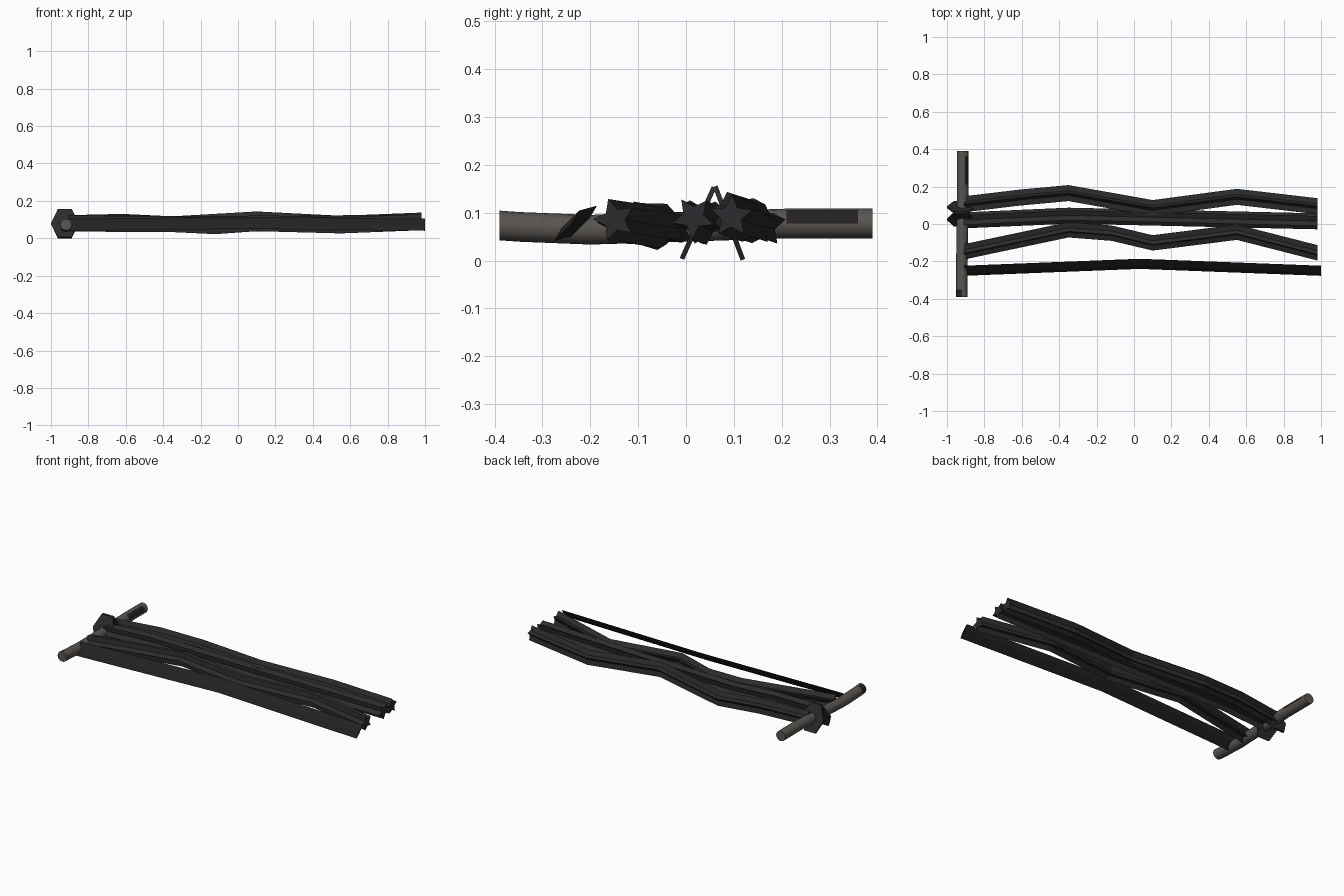
import bpy, bmesh, math
from mathutils import Vector, Matrix

if "Cube" in bpy.data.objects:
    bpy.data.objects.remove(bpy.data.objects["Cube"])


def material(name, rgb):
    m = bpy.data.materials.new(name)
    m.diffuse_color = (*rgb, 1)
    m.use_nodes = True
    m.node_tree.nodes["Principled BSDF"].inputs["Base Color"].default_value = m.diffuse_color
    return m


wood = material("weathered wood", (0.10, 0.09, 0.08))
leather = material("dark leather", (0.024, 0.025, 0.026))
black = material("black leather", (0.017, 0.015, 0.016))


def sweep(name, path, section, mats, axis="x", spin=0.0):
    """Join copies of a closed section placed at every path point."""
    bm = bmesh.new()
    rings = []
    for p in path:
        ring = []
        for a, b in section:
            c, s = math.cos(spin), math.sin(spin)
            u, v = a * c - b * s, a * s + b * c
            off = Vector((0, u, v)) if axis == "x" else Vector((u, 0, v))
            ring.append(bm.verts.new(Vector(p) + off))
        rings.append(ring)
    n = len(section)
    for r0, r1 in zip(rings, rings[1:]):
        for i in range(n):
            bm.faces.new((r0[i], r0[(i + 1) % n], r1[(i + 1) % n], r1[i]))
    bm.faces.new(rings[0])
    bm.faces.new(rings[-1])
    bmesh.ops.recalc_face_normals(bm, faces=bm.faces)
    me = bpy.data.meshes.new(name)
    bm.to_mesh(me)
    bm.free()
    ob = bpy.data.objects.new(name, me)
    bpy.context.collection.objects.link(ob)
    for m in mats:
        me.materials.append(m)
    return ob


def circle(r, n):
    return [(r * math.cos(2 * math.pi * i / n), r * math.sin(2 * math.pi * i / n)) for i in range(n)]


def star(outer, inner, points):
    out = []
    for i in range(points * 2):
        r = inner if i % 2 else outer
        t = math.pi * i / points
        out.append((r * math.cos(t), r * math.sin(t)))
    return out


# Slightly bowed round handle with worn dark patches near both ends
handle = sweep("handle", [(-0.92, -0.39, 0.073), (-0.921, -0.35, 0.07), (-0.92, -0.2, 0.064),
                          (-0.917, 0.0, 0.07), (-0.916, 0.21, 0.077), (-0.916, 0.36, 0.077),
                          (-0.916, 0.39, 0.077)], circle(0.031, 16), [wood, black], axis="y")
for f in handle.data.polygons:
    f.use_smooth = len(f.vertices) == 4
    c = f.center
    if f.use_smooth and ((0.21 < c.y < 0.36 and c.x > -0.91 and c.z > 0.077)
                         or (c.y < -0.35 and c.x < -0.92 and c.z > 0.075)):
        f.material_index = 1

# Three wavy ribbed lashes with a star cross-section
rib = star(0.045, 0.022, 5)
lashes = {
    "back_lash": ([(-0.91, 0.105, 0.078), (-0.62, 0.14, 0.085), (-0.35, 0.165, 0.072),
                   (0.1, 0.085, 0.098), (0.55, 0.145, 0.075), (0.98, 0.095, 0.092)], 0.3),
    "middle_lash": ([(-0.91, 0.02, 0.08), (-0.62, 0.033, 0.088), (-0.35, 0.045, 0.078),
                     (0.1, 0.035, 0.08), (0.98, 0.015, 0.09)], 0.9),
    "front_lash": ([(-0.91, -0.145, 0.078), (-0.35, -0.027, 0.075), (-0.12, -0.045, 0.064),
                    (0.1, -0.097, 0.08), (0.55, -0.04, 0.068), (0.98, -0.15, 0.085)], 0.6),
}
for name, (path, spin) in lashes.items():
    sweep(name, path, rib, [leather], spin=spin)

# Single flat strap, standing at a slant
strap = [(-0.042, 0), (-0.01, 0.005), (0.042, 0), (0.01, -0.005)]
sweep("flat_strap", [(-0.91, -0.25, 0.072), (0.03, -0.213, 0.082), (1.0, -0.25, 0.072)],
      strap, [black], spin=math.radians(50))

# Two slanted hexagonal binding wraps around the handle
for name, mid, slant in (("left_binding", 0.025, -0.42), ("right_binding", 0.09, 0.36)):
    ob = sweep(name, [(0, -0.005, 0), (0, 0.005, 0)], circle(0.074, 6), [leather], axis="y")
    ob.data.transform(Matrix.Translation((-0.926, mid, 0.078)) @ Matrix.Rotation(slant, 4, "X")
                      @ Matrix.Diagonal((1, 1, 1.28, 1)))

# Centre the finished model and rest it on the ground
obs = list(bpy.context.scene.objects)
pts = [v.co for o in obs for v in o.data.vertices]
lo = [min(p[i] for p in pts) for i in range(3)]
hi = [max(p[i] for p in pts) for i in range(3)]
shift = Vector((-(lo[0] + hi[0]) / 2, -(lo[1] + hi[1]) / 2, -lo[2]))
for o in obs:
    o.data.transform(Matrix.Translation(shift))
